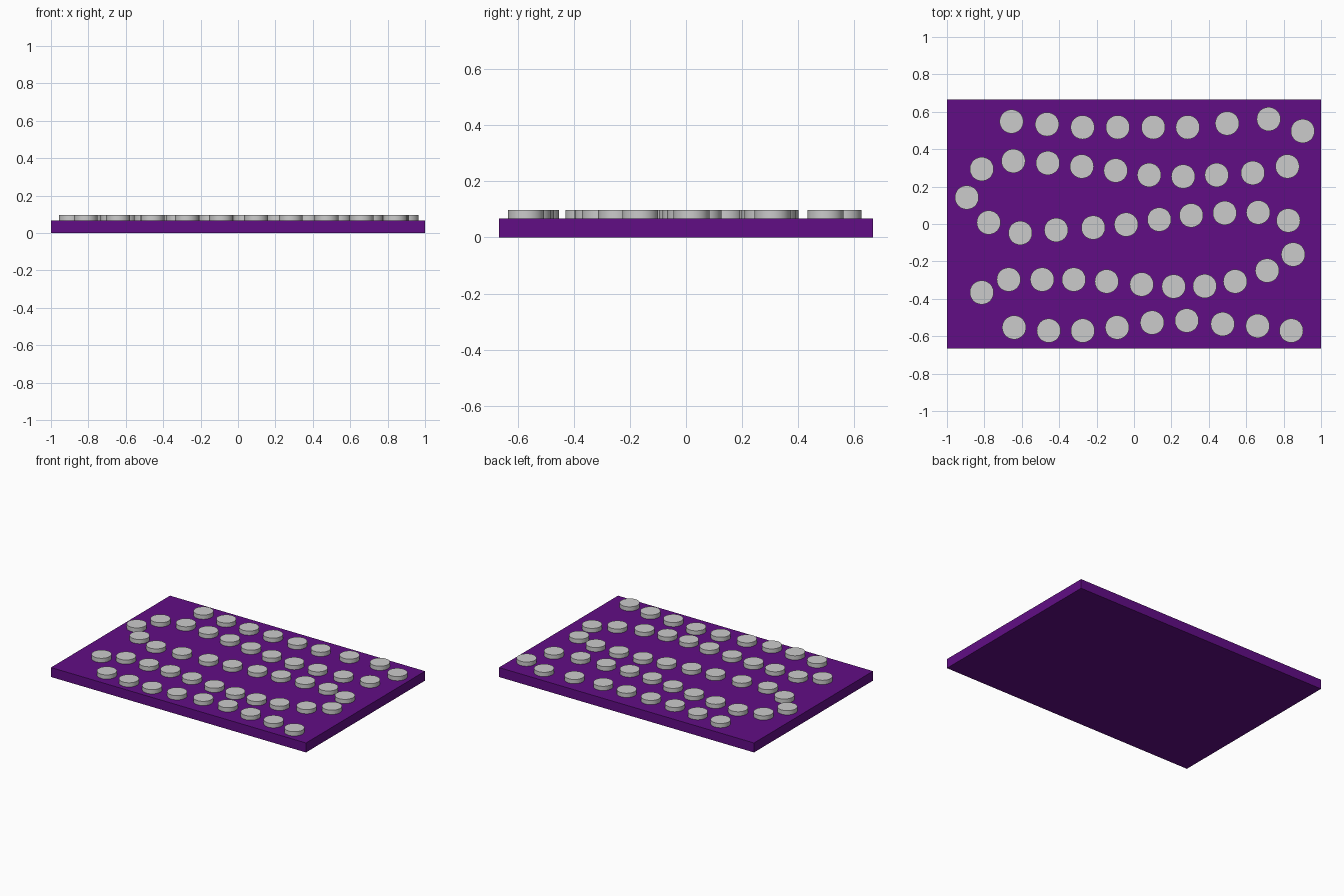
import bpy, math

BOARD_H = 0.067
DISC_H = 0.03
DISC_R = 0.064

# Flat rectangular board
purple = bpy.data.materials.new("purple")
purple.diffuse_color = (0.12, 0.004, 0.235, 1)
bpy.ops.mesh.primitive_cube_add(size=1, location=(0, 0, BOARD_H / 2))
board = bpy.context.object
board.name = "board"
board.scale = (2, 1.333, BOARD_H)
bpy.ops.object.transform_apply(location=False, rotation=False, scale=True)
board.data.materials.append(purple)

# Winding trail of disc centres, row by row
rows = [
    [(-.655, .548), (-.465, .533), (-.275, .517), (-.087, .517), (.103, .517),
     (.287, .517), (.498, .538), (.72, .561), (.902, .497)],
    [(.82, .308), (.635, .273), (.442, .262), (.263, .254), (.081, .262),
     (-.098, .286), (-.279, .308), (-.461, .326), (-.645, .337), (-.814, .294), (-.894, .142)],
    [(-.777, .008), (-.608, -.048), (-.416, -.032), (-.218, -.019), (-.042, -.003),
     (.135, .024), (.306, .046), (.485, .059), (.664, .062), (.825, .019), (.851, -.163)],
    [(.712, -.249), (.541, -.307), (.378, -.332), (.212, -.334), (.041, -.323),
     (-.146, -.307), (-.322, -.297), (-.491, -.297), (-.67, -.297), (-.814, -.366)],
    [(-.641, -.553), (-.456, -.57), (-.274, -.57), (-.09, -.553), (.097, -.527),
     (.282, -.516), (.474, -.535), (.661, -.545), (.841, -.57)],
]

# One smooth-sided disc, its mesh shared by every space on the trail
bpy.ops.mesh.primitive_cylinder_add(vertices=48, radius=DISC_R, depth=DISC_H)
first = bpy.context.object
bpy.ops.object.shade_smooth_by_angle(angle=math.radians(30))
trail = [p for row in rows for p in row]
for i, (x, y) in enumerate(trail):
    disc = first if i == 0 else first.copy()
    if i:
        bpy.context.collection.objects.link(disc)
    disc.name = f"trail_disc_{i + 1:02d}"
    disc.location = (x, y, BOARD_H + DISC_H / 2)
